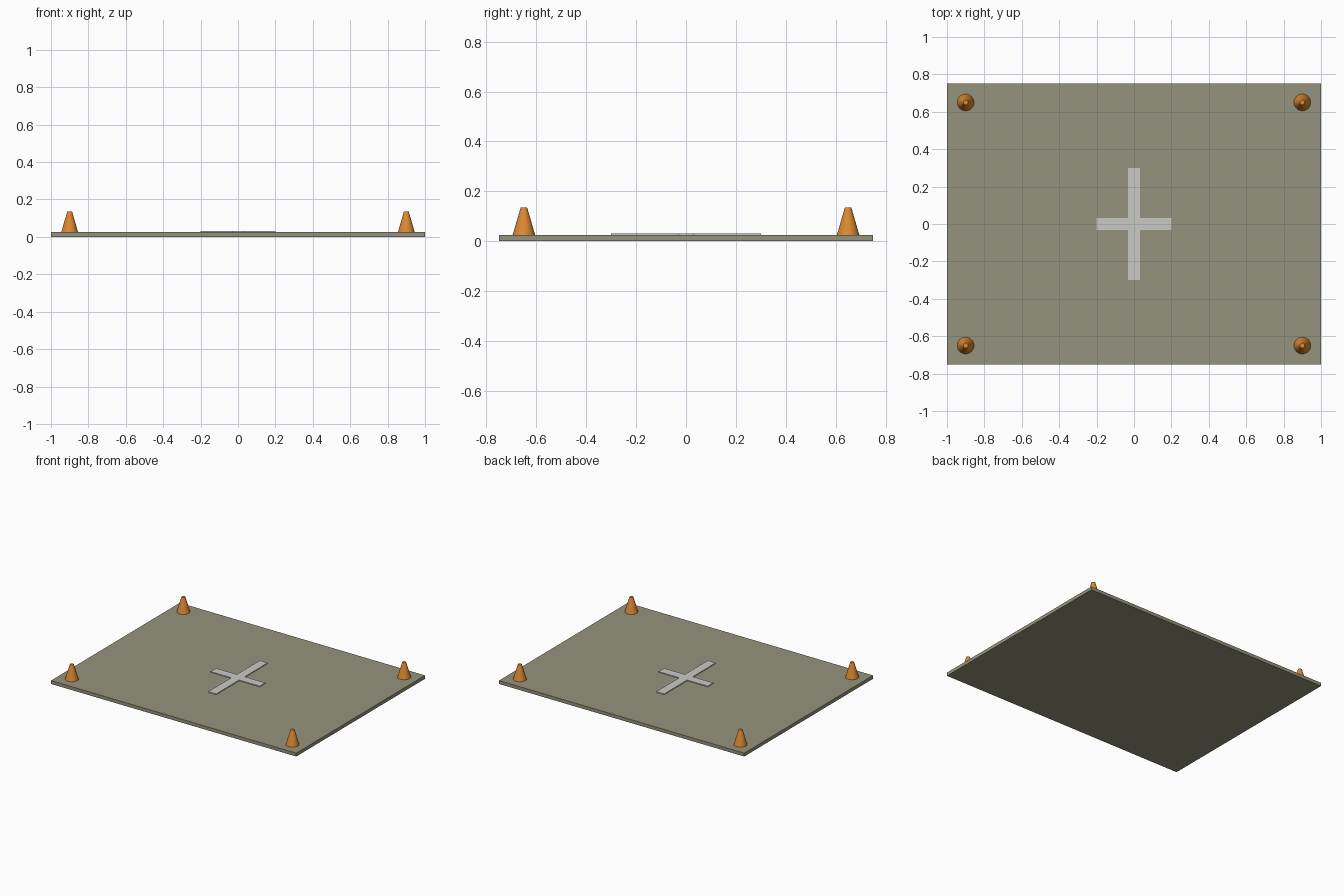
import bpy
import math

if "Cube" in bpy.data.objects:
    bpy.data.objects.remove(bpy.data.objects["Cube"])

PLATE_TOP = 0.025
MARK_TOP = 0.031


def material(name, rgb):
    m = bpy.data.materials.new(name)
    m.diffuse_color = (*rgb, 1)
    m.use_nodes = True
    m.node_tree.nodes["Principled BSDF"].inputs["Base Color"].default_value = m.diffuse_color
    return m


ground_tan = material("khaki", (0.30, 0.29, 0.20))
marking = material("pale_grey", (0.60, 0.60, 0.55))
orange = material("orange", (0.72, 0.25, 0.03))


def box(name, size, bottom, top, mat):
    bpy.ops.mesh.primitive_cube_add(size=1, location=(0, 0, (bottom + top) / 2))
    ob = bpy.context.object
    ob.name = name
    ob.scale = (size[0], size[1], top - bottom)
    bpy.ops.object.transform_apply(location=False, rotation=False, scale=True)
    ob.data.materials.append(mat)
    return ob


# Flat base slab
box("base_slab", (2.0, 1.5), 0, PLATE_TOP, ground_tan)

# Raised cross marking in the middle
box("cross_long_bar", (0.064, 0.6), PLATE_TOP, MARK_TOP, marking)
for side, x in (("left", -0.116), ("right", 0.116)):
    arm = box("cross_arm_" + side, (0.168, 0.064), PLATE_TOP, MARK_TOP, marking)
    arm.location.x = x

# Blunt-tipped cone near each corner
for i, (sx, sy) in enumerate(((-1, -1), (1, -1), (1, 1), (-1, 1))):
    bpy.ops.mesh.primitive_cone_add(vertices=24, radius1=0.045, radius2=0.013, depth=0.11,
                                    location=(0.9 * sx, 0.65 * sy, PLATE_TOP + 0.055))
    cone = bpy.context.object
    cone.name = f"corner_cone_{i + 1}"
    cone.data.materials.append(orange)
    bpy.ops.object.shade_smooth_by_angle(angle=math.radians(35))
